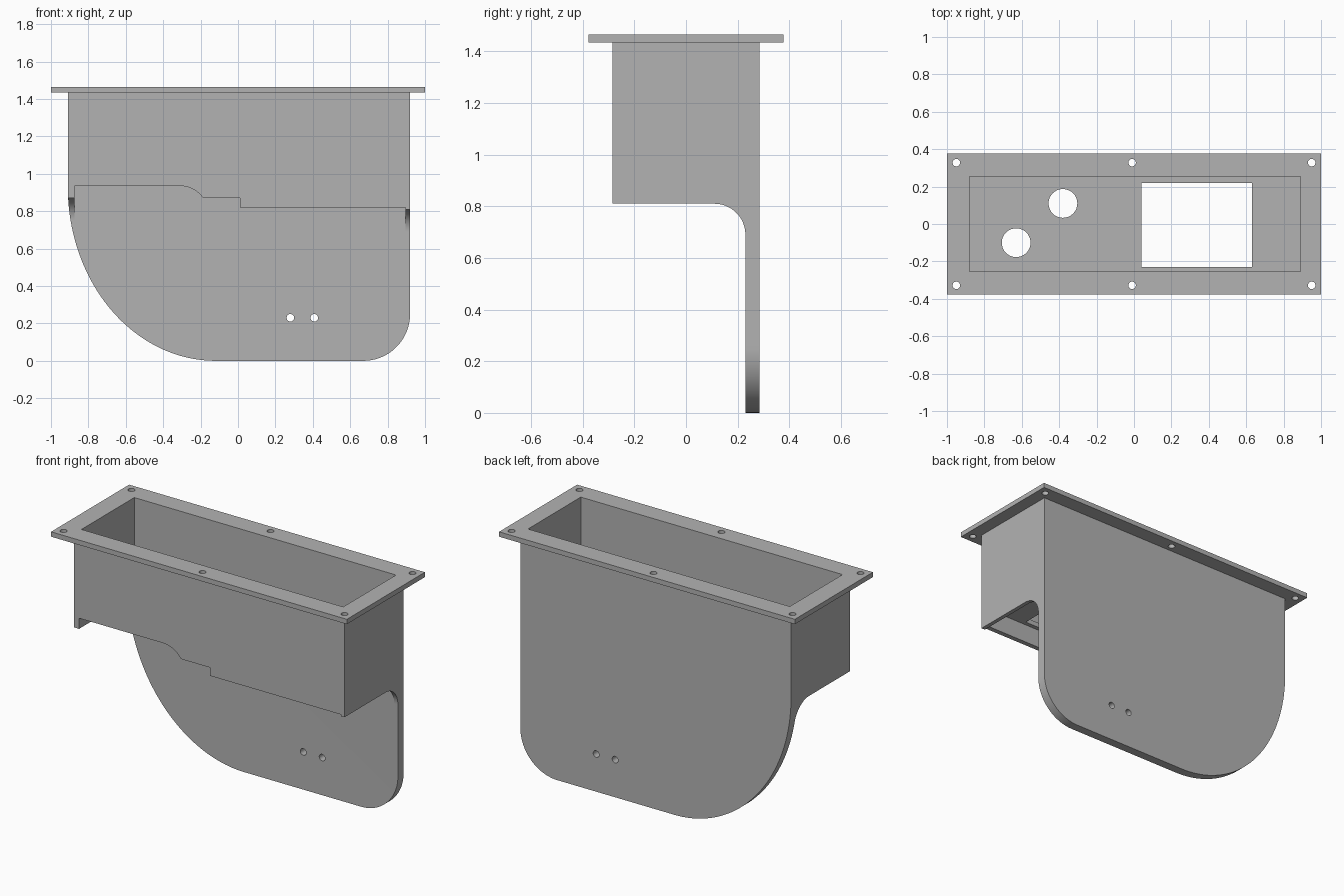
import bpy, bmesh, math
from mathutils import Vector

if "Cube" in bpy.data.objects:
    bpy.data.objects.remove(bpy.data.objects["Cube"], do_unlink=True)

grey = bpy.data.materials.new("plain grey")
grey.use_nodes = True
COLOUR = (0.45, 0.45, 0.45, 1)
grey.diffuse_color = COLOUR
grey.node_tree.nodes["Principled BSDF"].inputs["Base Color"].default_value = COLOUR


def arc(cx, cz, rx, rz, start, end, steps=24):
    """Points on an elliptical arc, angles in degrees."""
    angles = [math.radians(start + (end - start) * i / steps) for i in range(steps + 1)]
    return [(cx + rx * math.cos(a), cz + rz * math.sin(a)) for a in angles]


def prism(name, profile, axis, low, high):
    """Extrude a 2D profile along an axis, from low to high."""
    def place(p, d):
        return {"x": (d, p[0], p[1]), "y": (p[0], d, p[1]), "z": (p[0], p[1], d)}[axis]
    bm = bmesh.new()
    face = bm.faces.new([bm.verts.new(place(p, low)) for p in profile])
    grown = bmesh.ops.extrude_face_region(bm, geom=[face])["geom"]
    shift = Vector(place((0, 0), high - low))
    bmesh.ops.translate(bm, vec=shift, verts=[v for v in grown if isinstance(v, bmesh.types.BMVert)])
    bmesh.ops.recalc_face_normals(bm, faces=bm.faces)
    mesh = bpy.data.meshes.new(name)
    bm.to_mesh(mesh)
    bm.free()
    mesh.materials.append(grey)
    obj = bpy.data.objects.new(name, mesh)
    bpy.context.collection.objects.link(obj)
    return obj


def rect(x0, x1, y0, y1):
    return [(x0, y0), (x1, y0), (x1, y1), (x0, y1)]


def disc(x, y, r):
    return arc(x, y, r, r, 0, 360, 32)[:-1]


def cut(target, profile, axis, low, high):
    """Subtract an extruded profile from the target and drop the cutter."""
    cutter = prism("cutter", profile, axis, low, high)
    cutter.hide_render = True
    mod = target.modifiers.new("cut", "BOOLEAN")
    mod.operation = "DIFFERENCE"
    mod.solver = "EXACT"
    mod.object = cutter
    graph = bpy.context.evaluated_depsgraph_get()
    mesh = bpy.data.meshes.new_from_object(target.evaluated_get(graph))
    target.modifiers.clear()
    target.data = mesh
    bpy.data.objects.remove(cutter, do_unlink=True)


LEFT, RIGHT, DEPTH = -0.91, 0.92, 0.285
RIM, TOP = 1.435, 1.465
FLOOR = 0.935

# Housing: full back plate outline, extruded through the depth
outline = [(RIGHT, RIM), (LEFT, RIM)]
outline += arc(-0.12, 0.93, 0.79, 0.93, 180, 270, 48)
outline += arc(0.67, 0.25, 0.25, 0.25, 270, 360)
housing = prism("housing", outline, "y", -DEPTH, DEPTH)

# Clear the space under both end walls, leaving a fillet to the back plate
for x0, x1, z in ((-1.2, 0.01, 0.87), (0, 1.2, 0.81)):
    under = [(0.23, -0.1)] + arc(0.11, z - 0.12, 0.12, 0.12, 0, 90) + [(-0.5, z), (-0.5, -0.1)]
    cut(housing, under, "x", x0, x1)

# Hollow below the floor
cut(housing, rect(-0.875, 0.895, -0.255, 0.23), "z", -0.2, FLOOR)

# Stepped lower edge of the front wall
step = [(-0.875, -0.1), (-0.875, FLOOR)]
step += arc(-0.31, FLOOR - 0.15, 0.15, 0.15, 90, 14)
step += [(-0.164, 0.82), (0.895, 0.82), (0.895, -0.1)]
cut(housing, step, "y", -0.5, -0.2)

# Open compartment above the floor
opening = rect(-0.88, 0.89, -0.255, 0.255)
cut(housing, opening, "z", FLOOR + 0.03, 2)

# Floor openings: one rectangle and two round holes
for shape in (rect(0.04, 0.63, -0.23, 0.22), disc(-0.38, 0.11, 0.077), disc(-0.63, -0.1, 0.077)):
    cut(housing, shape, "z", 0.85, 1.1)

# Pair of small holes low in the back plate
for x in (0.28, 0.408):
    cut(housing, disc(x, 0.23, 0.02), "y", 0.1, 0.4)

# Rim flange with the opening and six screw holes
flange = prism("rim_flange", rect(-1, 1, -0.377, 0.377), "z", RIM, TOP)
cut(flange, opening, "z", 1.3, 1.6)
for x in (-0.95, -0.01, 0.95):
    for y in (-0.328, 0.328):
        cut(flange, disc(x, y, 0.02), "z", 1.3, 1.6)

# Smooth the curved faces, keep the edges sharp
for obj in (housing, flange):
    bpy.ops.object.select_all(action="DESELECT")
    obj.select_set(True)
    bpy.context.view_layer.objects.active = obj
    bpy.ops.object.shade_smooth_by_angle(angle=math.radians(30))
